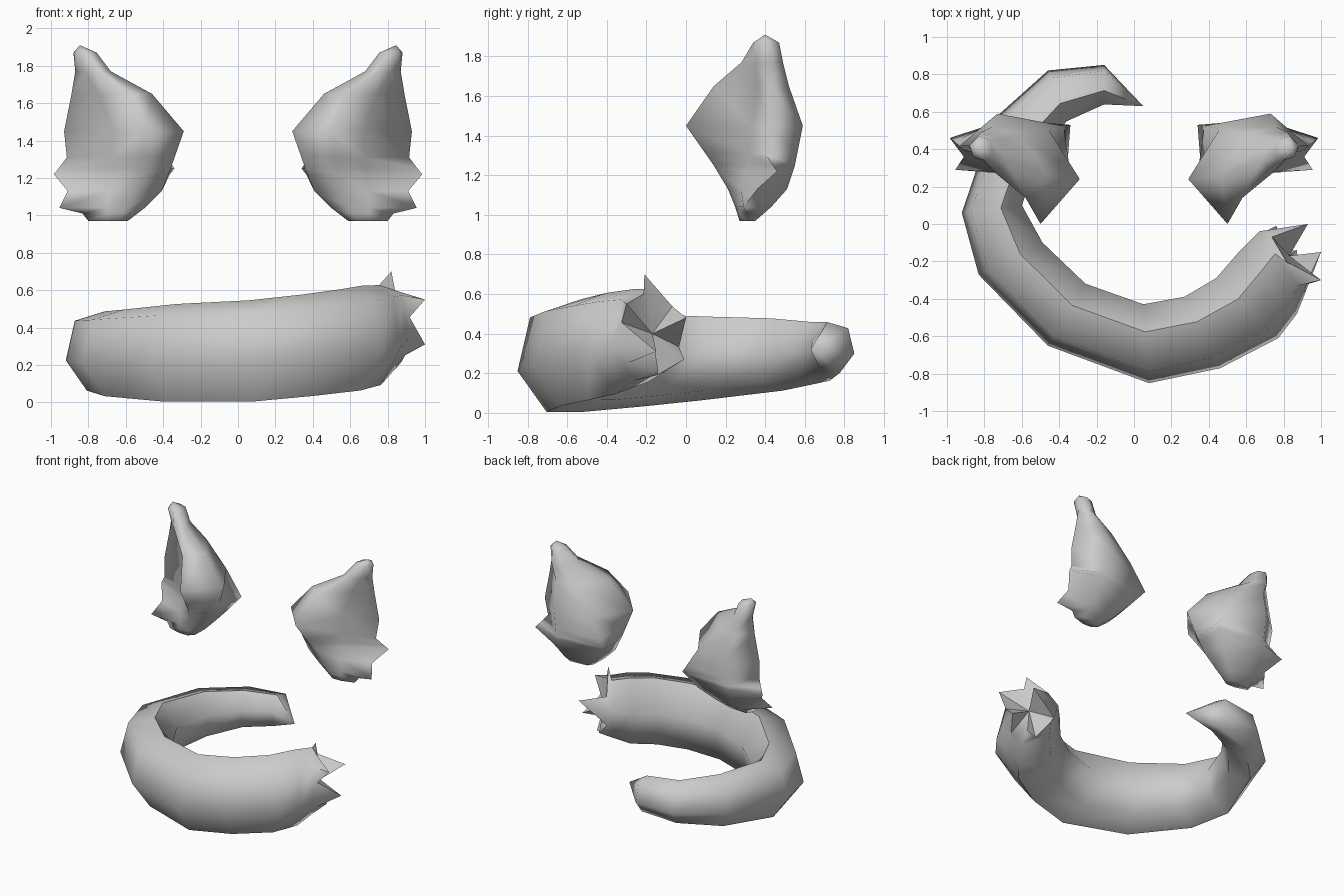
import bpy, bmesh, math
from mathutils import Vector

if "Cube" in bpy.data.objects:
    bpy.data.objects.remove(bpy.data.objects["Cube"])


def loft(bm, rings):
    """Bridge a list of closed rings of points, return their vertices."""
    vs = [[bm.verts.new(p) for p in r] for r in rings]
    for a, b in zip(vs, vs[1:]):
        n = len(a)
        for k in range(n):
            bm.faces.new((a[k], a[(k + 1) % n], b[(k + 1) % n], b[k]))
    return vs


def fan(bm, ring, tip):
    t = bm.verts.new(tip)
    for k in range(len(ring)):
        bm.faces.new((ring[k - 1], ring[k], t))


def finish(bm, name, angle):
    bmesh.ops.recalc_face_normals(bm, faces=bm.faces[:])
    me = bpy.data.meshes.new(name)
    bm.to_mesh(me)
    bm.free()
    ob = bpy.data.objects.new(name, me)
    bpy.context.collection.objects.link(ob)
    bpy.ops.object.select_all(action='DESELECT')
    ob.select_set(True)
    bpy.context.view_layer.objects.active = ob
    bpy.ops.object.shade_smooth_by_angle(angle=math.radians(angle))
    return ob


# Tail: six-sided sections given as outer xy, inner xy, bottom z, top z
sections = [
    (-0.16, 0.85, -0.16, 0.64, 0.20, 0.46),
    (-0.46, 0.82, -0.36, 0.55, 0.16, 0.46),
    (-0.75, 0.56, -0.51, 0.36, 0.11, 0.48),
    (-0.92, 0.06, -0.60, 0.10, 0.06, 0.49),
    (-0.83, -0.27, -0.49, -0.10, 0.03, 0.50),
    (-0.46, -0.65, -0.26, -0.32, 0.00, 0.53),
    (0.08, -0.85, 0.05, -0.43, 0.00, 0.55),
    (0.46, -0.77, 0.27, -0.39, 0.03, 0.58),
    (0.77, -0.61, 0.44, -0.29, 0.06, 0.61),
    (0.87, -0.48, 0.57, -0.14, 0.09, 0.63),
    (0.91, -0.38, 0.67, -0.04, 0.16, 0.63),
]


def tail_ring(ox, oy, ix, iy, z0, z1):
    c = Vector(((ox + ix) / 2, (oy + iy) / 2, (z0 + z1) / 2))
    w = Vector(((ox - ix) / 2, (oy - iy) / 2, 0))
    h = Vector((0, 0, (z1 - z0) / 2))
    angs = [math.radians(-13 + 60 * k) for k in range(6)]
    return [c + (w * math.cos(a) + h * math.sin(a)) / 0.97 for a in angs]


bm = bmesh.new()
rings = loft(bm, [tail_ring(*s) for s in sections])
fan(bm, rings[0], (0.05, 0.63, 0.32))

# Ragged fur points around the thick end, with notches and a sunken middle
tufts = [(1.0, -0.15, 0.31), (1.0, -0.30, 0.55), (0.82, -0.21, 0.70),
         (0.93, 0.0, 0.48), (0.76, -0.01, 0.27), (0.87, -0.14, 0.21)]
end = rings[-1]
notch = [bm.verts.new((end[k].co + end[(k + 1) % 6].co) / 2 + Vector((0.025, 0.03, 0)))
         for k in range(6)]
middle = bm.verts.new((0.83, -0.17, 0.40))
for k, p in enumerate(tufts):
    v, m, prev, t = end[k], notch[k], notch[k - 1], bm.verts.new(p)
    for f in ((v, end[(k + 1) % 6], m), (v, m, t), (v, t, prev), (t, m, middle), (prev, t, middle)):
        bm.faces.new(f)
finish(bm, "tail", 65)

# Ear levels: z, then front rim, inner side, back, back outer, outer rim, hollow
levels = [
    (0.97, [(0.63, 0.27), (0.59, 0.30), (0.62, 0.34), (0.76, 0.35), (0.80, 0.30), (0.70, 0.27)]),
    (1.10, [(0.57, 0.23), (0.42, 0.30), (0.46, 0.46), (0.74, 0.50), (0.90, 0.33), (0.70, 0.27)]),
    (1.25, [(0.53, 0.14), (0.36, 0.27), (0.34, 0.53), (0.74, 0.55), (0.92, 0.38), (0.68, 0.31)]),
    (1.45, [(0.50, 0.00), (0.29, 0.24), (0.46, 0.51), (0.73, 0.59), (0.93, 0.42), (0.67, 0.33)]),
    (1.65, [(0.58, 0.14), (0.46, 0.26), (0.61, 0.48), (0.76, 0.52), (0.89, 0.42), (0.74, 0.36)]),
    (1.77, [(0.75, 0.28), (0.68, 0.34), (0.73, 0.45), (0.82, 0.49), (0.87, 0.42), (0.82, 0.35)]),
    (1.87, [(0.80, 0.34), (0.755, 0.38), (0.77, 0.45), (0.83, 0.47), (0.88, 0.42), (0.86, 0.36)]),
]


def section_at(z):
    """Ear section at any height between two levels."""
    for (z0, a), (z1, b) in zip(levels, levels[1:]):
        if z0 <= z <= z1:
            t = (z - z0) / (z1 - z0)
            return [Vector((*p, z0)).lerp(Vector((*q, z1)), t) for p, q in zip(a, b)]


# Fur points and notches that make the outer rim ragged: height -> rim xy
ragged = {1.04: (0.955, 0.29), 1.13: (0.91, 0.36), 1.22: (0.985, 0.46), 1.31: (0.915, 0.40)}
heights = sorted([0.97, 1.01, 1.25, 1.45, 1.65, 1.77, 1.87] + list(ragged))
ear_rings = []
for z in heights:
    ring = section_at(z)
    if z in ragged:
        ring[4] = Vector((*ragged[z], z))
    elif z == 1.25:
        ring[4] = Vector((0.96, 0.44, z))
    ear_rings.append(ring)

bm = bmesh.new()
rings = loft(bm, ear_rings)
fan(bm, rings[-1], (0.845, 0.40, 1.91))
bm.faces.new(rings[0])
ear = finish(bm, "ears", 120)
ear.modifiers.new("mirror", 'MIRROR').use_mirror_merge = False
